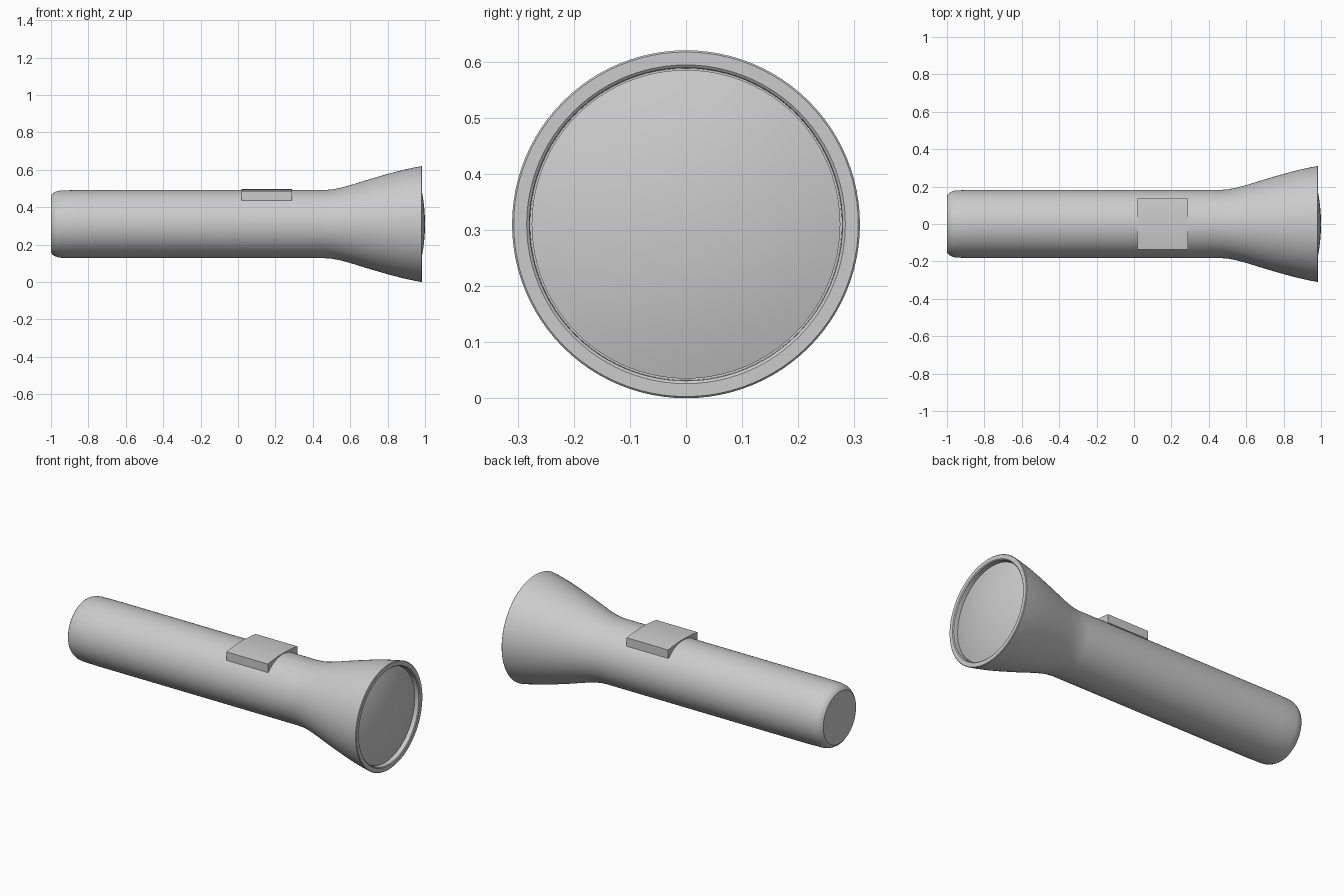
import bpy, bmesh, math

if "Cube" in bpy.data.objects:
    bpy.data.objects.remove(bpy.data.objects["Cube"])

AXIS_Z = 0.31
SEGS = 96


def finish(name, bm, angle=35):
    bmesh.ops.recalc_face_normals(bm, faces=bm.faces)
    me = bpy.data.meshes.new(name)
    bm.to_mesh(me)
    bm.free()
    ob = bpy.data.objects.new(name, me)
    bpy.context.collection.objects.link(ob)
    bpy.ops.object.select_all(action='DESELECT')
    ob.select_set(True)
    bpy.context.view_layer.objects.active = ob
    bpy.ops.object.shade_smooth_by_angle(angle=math.radians(angle))
    return ob


def lathe(name, profile):
    """Spin (x, radius) points around the long axis; radius 0 closes an end."""
    bm = bmesh.new()
    pts = [bm.verts.new((x, 0, AXIS_Z + r)) for x, r in profile]
    edges = [bm.edges.new(p) for p in zip(pts, pts[1:])]
    bmesh.ops.spin(bm, geom=pts + edges, cent=(0, 0, AXIS_Z), axis=(1, 0, 0),
                   angle=2 * math.pi, steps=SEGS, use_merge=True)
    bmesh.ops.remove_doubles(bm, verts=bm.verts, dist=1e-5)
    return finish(name, bm)


# Barrel, flared head, rim and lens recess in one turned shell
lathe("torch_body", [
    (-1.0, 0), (-1.0, 0.152), (-0.992, 0.163), (-0.98, 0.171), (-0.965, 0.177),
    (-0.945, 0.180), (-0.85, 0.182), (0.46, 0.182), (0.50, 0.185),
    (0.54, 0.192), (0.60, 0.208), (0.70, 0.239), (0.80, 0.268), (0.88, 0.289),
    (0.94, 0.302), (0.972, 0.308), (0.982, 0.31), (0.985, 0.307),
    (0.985, 0.284), (0.981, 0.279), (0.95, 0.278), (0.945, 0)])

# Domed lens, set slightly inside the rim
lathe("lens", [(0.947, 0.275)] +
      [(1.0 - 0.042 * (i / 8) ** 2, 0.275 * i / 8) for i in range(8, -1, -1)])

# Switch plate: arched top, straight sides, sunk into the barrel
bm = bmesh.new()
W, N = 0.137, 12
section = [(-W, 0.437)]
for i in range(N + 1):
    t = -1 + 2 * i / N
    section.append((W * t, 0.497 - 0.010 * t * t))
section.append((W, 0.437))
face = bm.faces.new([bm.verts.new((0.02, y, z)) for y, z in section])
ext = bmesh.ops.extrude_face_region(bm, geom=[face], use_keep_orig=True)
bmesh.ops.translate(bm, vec=(0.27, 0, 0),
                    verts=[v for v in ext["geom"] if isinstance(v, bmesh.types.BMVert)])
finish("switch", bm)
